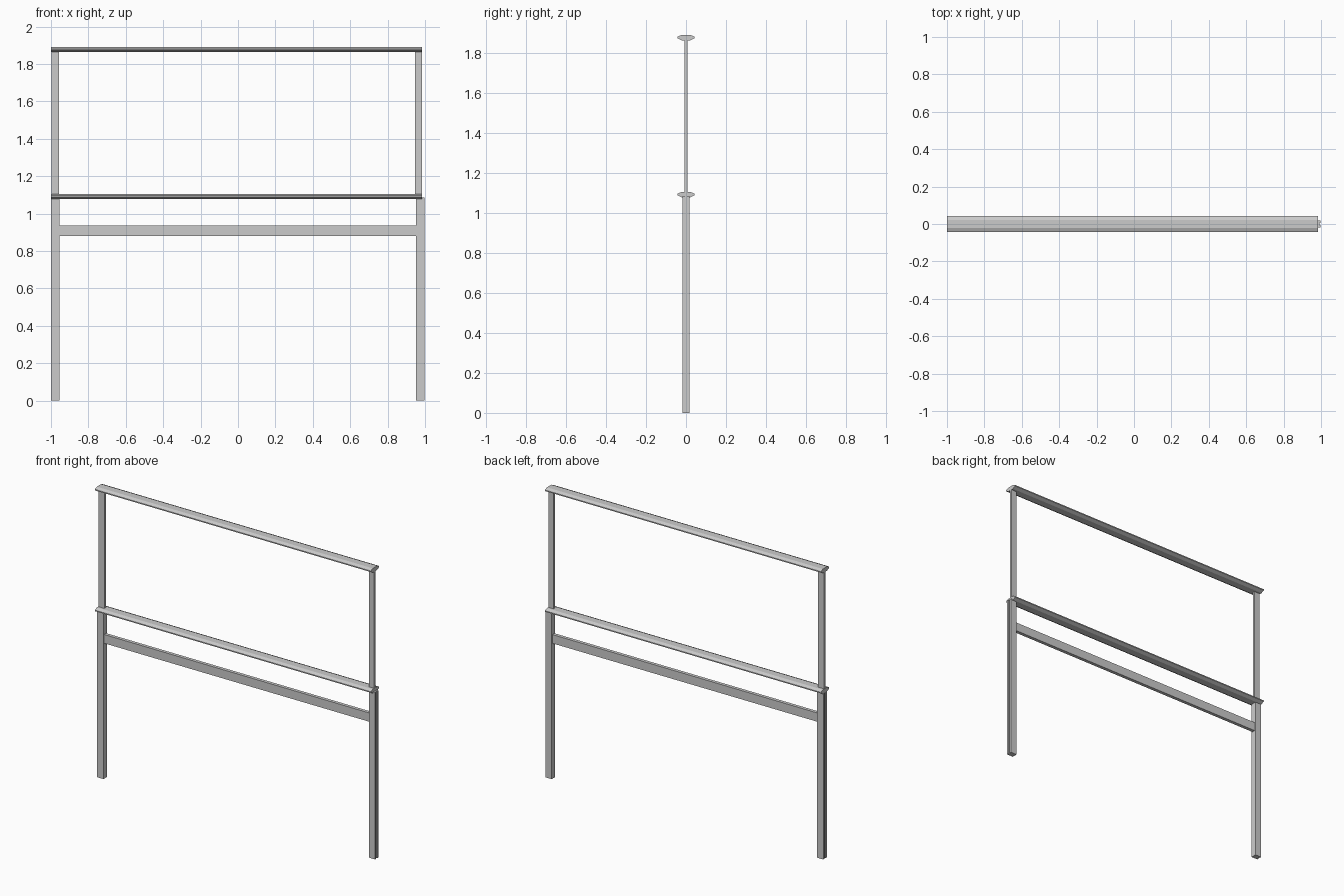
import bpy
import bmesh
from mathutils import Vector

if "Cube" in bpy.data.objects:
    bpy.data.objects.remove(bpy.data.objects["Cube"])


def extrude_profile(name, points, direction):
    """Extrude a closed planar profile along a vector into a solid."""
    bm = bmesh.new()
    face = bm.faces.new([bm.verts.new(p) for p in points])
    out = bmesh.ops.extrude_face_region(bm, geom=[face], use_keep_orig=True)
    moved = [g for g in out["geom"] if isinstance(g, bmesh.types.BMVert)]
    bmesh.ops.translate(bm, verts=moved, vec=Vector(direction))
    bmesh.ops.recalc_face_normals(bm, faces=bm.faces)
    mesh = bpy.data.meshes.new(name)
    bm.to_mesh(mesh)
    bm.free()
    obj = bpy.data.objects.new(name, mesh)
    bpy.context.collection.objects.link(obj)
    return obj


def box(name, x0, x1, half_y, z0, z1):
    pts = [(x0, -half_y, z0), (x1, -half_y, z0), (x1, half_y, z0), (x0, half_y, z0)]
    return extrude_profile(name, pts, (0, 0, z1 - z0))


def rail(name, z):
    """Flat lens-shaped handrail with narrow squared edges."""
    half = [(0.043, -0.003), (0.043, 0.004), (0.022, 0.013)]
    top = half + [(-y, h) for y, h in reversed(half)]
    profile = top + [(-0.022, -0.014), (0.022, -0.014)]
    return extrude_profile(name, [(-1.0, y, z + h) for y, h in profile], (1.985, 0, 0))


def lower_post(name, inner, outer):
    """Square post with a shallow groove down its outer face."""
    w, g = 0.018, 0.006
    floor = outer - (0.006 if outer > 0 else -0.006)
    pts = [(inner, -w), (outer, -w), (outer, -g), (floor, -g),
           (floor, g), (outer, g), (outer, w), (inner, w)]
    return extrude_profile(name, [(x, y, 0) for x, y in pts], (0, 0, 1.085))


# Lower frame: grooved posts and crossbar
lower_post("lower_post_left", -0.955, -1.0)
lower_post("lower_post_right", 0.953, 0.998)
box("crossbar", -0.957, 0.955, 0.011, 0.88, 0.937)

# Upper frame: thin flat posts
box("upper_post_left", -0.997, -0.956, 0.008, 1.095, 1.87)
box("upper_post_right", 0.946, 0.984, 0.008, 1.095, 1.87)

# Rails capping each frame
rail("middle_rail", 1.092)
rail("top_rail", 1.877)
